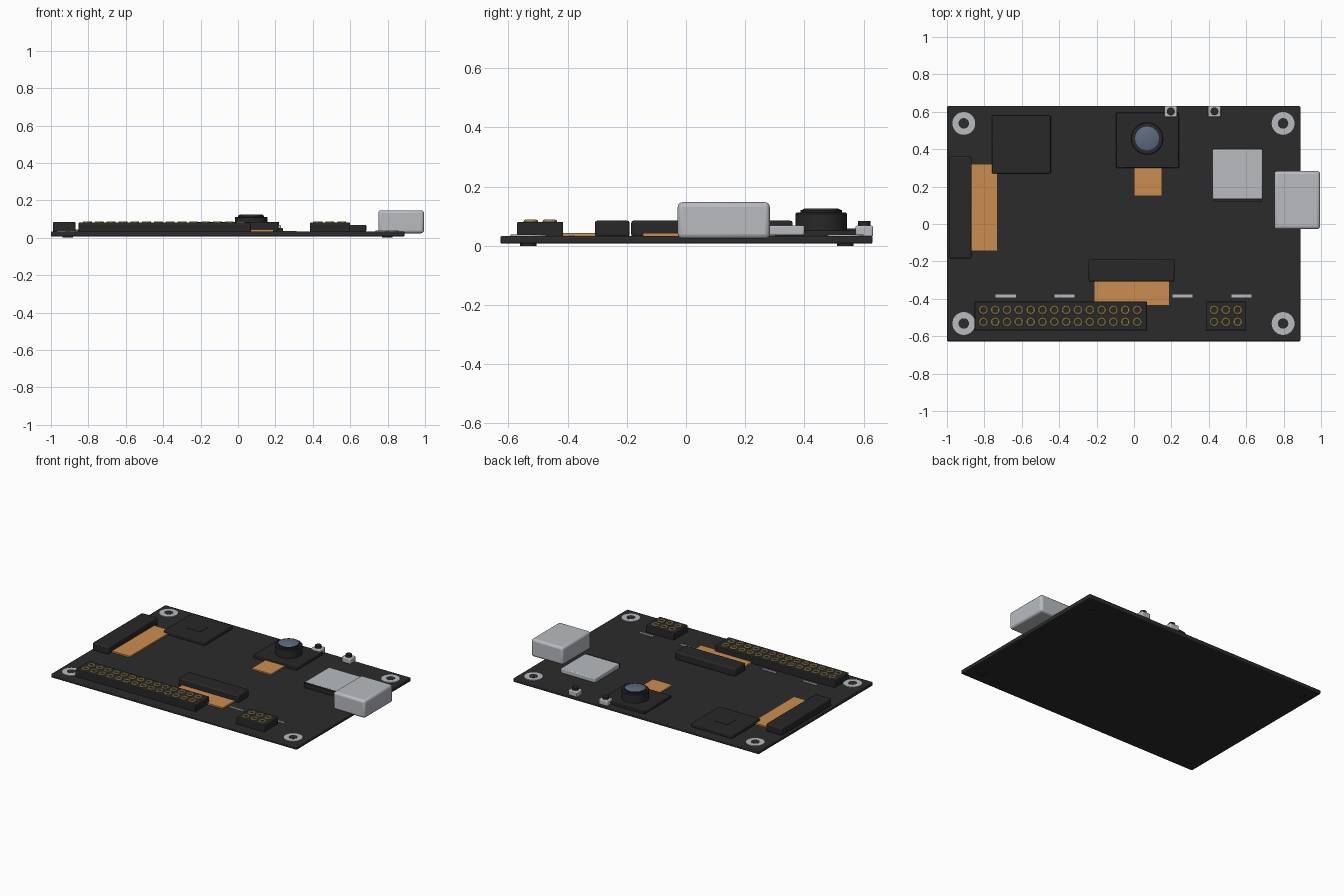
import bpy, bmesh, math

if "Cube" in bpy.data.objects:
    bpy.data.objects.remove(bpy.data.objects["Cube"])


def mat(name, rgb):
    m = bpy.data.materials.new(name)
    m.diffuse_color = (*rgb, 1)
    m.use_nodes = True
    m.node_tree.nodes["Principled BSDF"].inputs["Base Color"].default_value = m.diffuse_color
    return m


BLACK = mat("board black", (0.024, 0.024, 0.024))
DARK = mat("part black", (0.021, 0.021, 0.022))
SILVER = mat("silver metal", (0.48, 0.50, 0.53))
COPPER = mat("copper ribbon", (0.60, 0.27, 0.08))
GOLD = mat("gold pin", (0.66, 0.45, 0.14))
GLASS = mat("blue glass", (0.105, 0.15, 0.22))


def finish(bm, name, m, bevel=0.0, segments=2):
    me = bpy.data.meshes.new(name)
    bmesh.ops.recalc_face_normals(bm, faces=bm.faces)
    bm.to_mesh(me)
    bm.free()
    me.materials.append(m)
    ob = bpy.data.objects.new(name, me)
    bpy.context.collection.objects.link(ob)
    if bevel:
        mod = ob.modifiers.new("Bevel", "BEVEL")
        mod.width, mod.segments = bevel, segments
        mod.limit_method = "ANGLE"
    bpy.context.view_layer.objects.active = ob
    ob.select_set(True)
    bpy.ops.object.shade_smooth_by_angle(angle=math.radians(35))
    ob.select_set(False)
    return ob


def box(name, x, y, z, m, bevel=0.0, segments=2):
    """Box from (min, max) ranges."""
    bm = bmesh.new()
    bmesh.ops.create_cube(bm, size=1)
    for v in bm.verts:
        v.co = [r[0] + (c + 0.5) * (r[1] - r[0]) for c, r in zip(v.co, (x, y, z))]
    return finish(bm, name, m, bevel, segments)


def lathe(name, centres, profile, m, n=32, closed=False):
    """Spin an (r, z) profile around each (x, y) centre."""
    bm = bmesh.new()
    for cx, cy in centres:
        rings = [[bm.verts.new((cx + r * math.cos(2 * math.pi * i / n),
                                cy + r * math.sin(2 * math.pi * i / n), z))
                  for i in range(n)] for r, z in profile]
        pairs = list(zip(rings, rings[1:]))
        if closed:
            pairs.append((rings[-1], rings[0]))
        else:
            bm.faces.new(rings[0])
            bm.faces.new(rings[-1])
        for a, b in pairs:
            for i in range(n):
                j = (i + 1) % n
                bm.faces.new((a[i], a[j], b[j], b[i]))
    return finish(bm, name, m)


TOP = 0.033  # upper surface of the board

# Circuit board with plated mounting holes
box("circuit_board", (-1.0, 0.89), (-0.627, 0.63), (0.007, TOP), BLACK, 0.006)
corners = [(x, y) for x in (-0.91, 0.797) for y in (-0.532, 0.538)]
lathe("mounting_ring", corners, [(0.028, 0.03), (0.061, 0.03), (0.061, 0.038), (0.028, 0.038)],
      SILVER, closed=True)
lathe("mounting_hole", corners, [(0.028, 0.0), (0.028, 0.039)], BLACK)

# Processor chip with a small central marking plate
box("processor_chip", (-0.76, -0.445), (0.27, 0.58), (0.03, 0.059), DARK, 0.006)
box("chip_mark", (-0.65, -0.555), (0.375, 0.47), (0.055, 0.061), DARK)

# Ribbon connectors and ribbons
box("side_connector", (-0.99, -0.868), (-0.185, 0.36), (0.03, 0.085), DARK, 0.008)
box("side_ribbon", (-0.90, -0.73), (-0.145, 0.32), (0.03, 0.043), COPPER)
box("middle_connector", (-0.243, 0.217), (-0.308, -0.19), (0.03, 0.085), DARK, 0.008)
box("middle_ribbon", (-0.215, 0.19), (-0.437, -0.28), (0.03, 0.043), COPPER)

# Pin headers with ringed sockets
PITCH = 0.0632
torus = [(0.0195 + 0.005 * math.cos(math.pi * k / 4), 0.082 + 0.006 * math.sin(math.pi * k / 4))
         for k in range(8)]
for name, x0, x1, start, count in (("long_header", -0.853, 0.07, -0.805, 14),
                                   ("short_header", 0.385, 0.60, 0.428, 3)):
    box(name, (x0, x1), (-0.57, -0.415), (0.03, 0.081), DARK, 0.004)
    pins = [(start + PITCH * i, y) for i in range(count) for y in (-0.46, -0.524)]
    lathe(name + "_pins", pins, torus, GOLD, n=16, closed=True)

# Row of silver pads behind the headers
for i in range(5):
    x = -0.686 + 0.315 * i
    box("silver_pad", (x - 0.054, x + 0.054), (-0.393, -0.377), (0.03, 0.037), SILVER)

# Camera: base, barrel, glass and ribbon
box("camera_base", (-0.097, 0.24), (0.30, 0.595), (0.03, 0.052), DARK, 0.004)
box("camera_ribbon", (0.0, 0.15), (0.15, 0.32), (0.03, 0.042), COPPER)
lens = [(0.07, 0.457)]
lathe("camera_barrel", lens, [(0.087, 0.045), (0.087, 0.108), (0.083, 0.112), (0.07, 0.112),
                              (0.07, 0.12)], DARK, n=40)
lathe("camera_glass", lens, [(0.064, 0.11), (0.064, 0.122), (0.058, 0.125)], GLASS, n=40)

# Push buttons on the rear edge
for x in (0.197, 0.43):
    box("button_body", (x - 0.034, x + 0.034), (0.572, 0.632), (0.03, 0.068), SILVER, 0.006)
    lathe("button_cap", [(x, 0.602)], [(0.021, 0.06), (0.021, 0.084)], DARK, n=24)

# Memory card slot with a dark front opening
box("card_slot", (0.42, 0.687), (0.132, 0.40), (0.035, 0.069), SILVER, 0.006)
box("card_opening", (0.424, 0.685), (0.12, 0.14), (0.03, 0.066), DARK)

# Metal socket overhanging the right edge
box("socket_shell", (0.75, 0.995), (-0.028, 0.283), (0.024, 0.147), SILVER, 0.016, 3)
